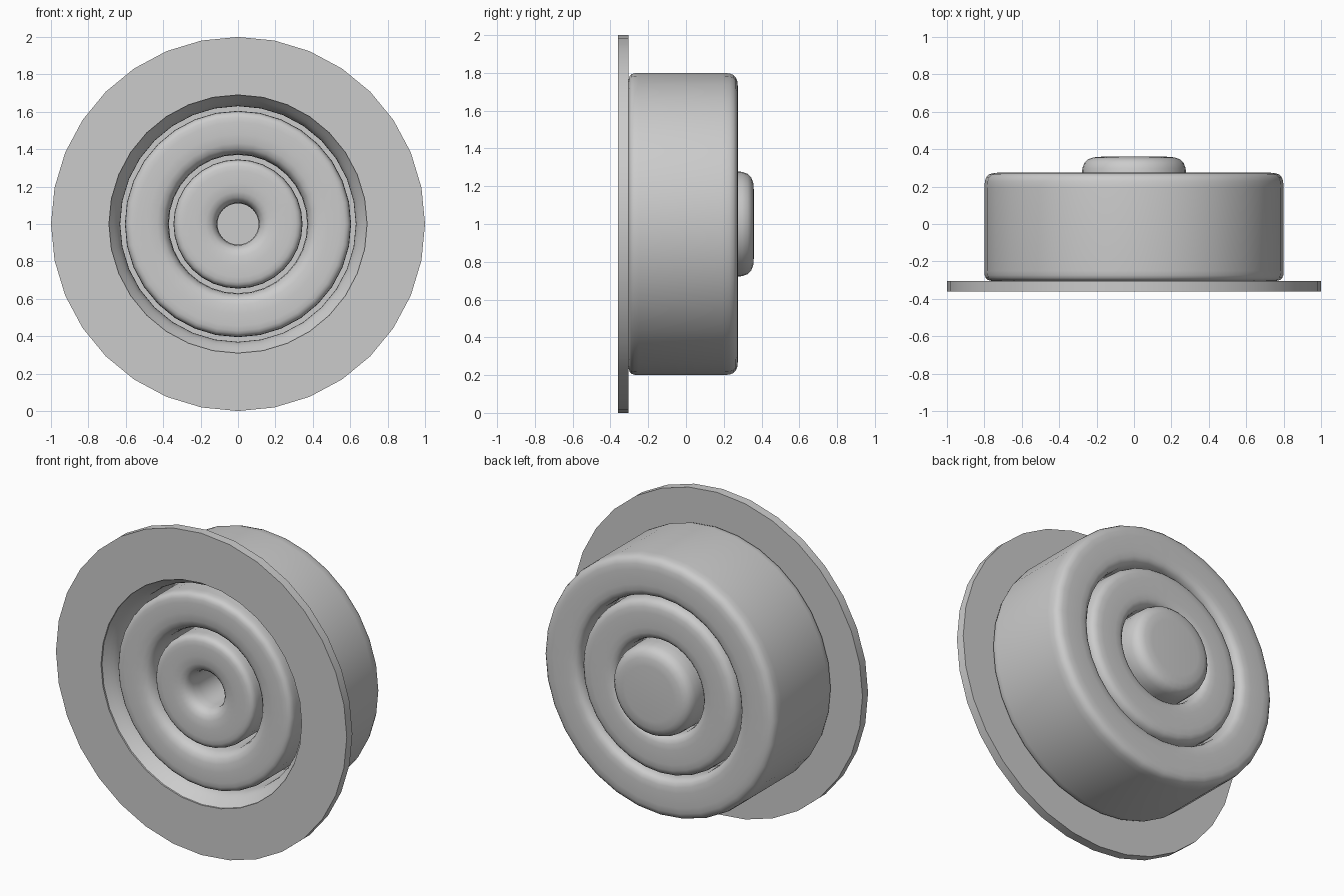
import bpy
import bmesh
import math
from mathutils import Matrix, Vector

cube = bpy.data.objects.get("Cube")
if cube:
    bpy.data.objects.remove(cube, do_unlink=True)

SIDES = 32

grey = bpy.data.materials.new("plain grey")
grey.use_nodes = True
colour = (0.6, 0.6, 0.6, 1)
grey.diffuse_color = colour
grey.node_tree.nodes["Principled BSDF"].inputs["Base Color"].default_value = colour


def fillet(points, steps=5):
    """Round each (radius, depth, fillet) corner of an outline."""
    out = []
    for i, (r, y, size) in enumerate(points):
        p = Vector((r, y))
        if size == 0:
            out.append(p)
            continue
        a = Vector(points[i - 1][:2]) - p
        b = Vector(points[(i + 1) % len(points)][:2]) - p
        a = p + a.normalized() * size
        b = p + b.normalized() * size
        for k in range(steps + 1):
            t = k / steps
            # blend of a quadratic curve, pulled a little towards the corner
            w = 2 * t * (1 - t) * 1.41
            s = (1 - t) ** 2 + w + t ** 2
            out.append((a * (1 - t) ** 2 + p * w + b * t ** 2) / s)
    return out


def revolve(name, outline, closed):
    """Spin an outline about the front-to-back axis at z = 1."""
    bm = bmesh.new()
    verts = [bm.verts.new((p.x, p.y, 0)) for p in outline]
    edges = [bm.edges.new(pair) for pair in zip(verts, verts[1:])]
    if closed:
        edges.append(bm.edges.new((verts[-1], verts[0])))
    bmesh.ops.spin(bm, geom=verts + edges, cent=(0, 0, 0), axis=(0, 1, 0),
                   angle=math.tau, steps=SIDES, use_duplicate=False)
    bmesh.ops.remove_doubles(bm, verts=bm.verts, dist=0.0005)
    bmesh.ops.recalc_face_normals(bm, faces=bm.faces)
    bmesh.ops.transform(bm, matrix=Matrix.Translation((0, 0, 1)), verts=bm.verts)
    mesh = bpy.data.meshes.new(name)
    bm.to_mesh(mesh)
    bm.free()
    mesh.materials.append(grey)
    obj = bpy.data.objects.new(name, mesh)
    bpy.context.collection.objects.link(obj)
    bpy.ops.object.select_all(action="DESELECT")
    obj.select_set(True)
    bpy.context.view_layer.objects.active = obj
    bpy.ops.object.shade_smooth_by_angle(angle=math.radians(35))
    return obj


FRONT, FLANGE_BACK, BACK, TIP = -0.36, -0.305, 0.275, 0.36
PITCH = 0.26      # radial spacing of the folds

# Flat mounting ring
revolve("flange", fillet([(1, FRONT, 0), (1, FLANGE_BACK, 0),
                          (0.69, FLANGE_BACK, 0), (0.69, FRONT, 0)]), True)

# Front side of the folded body, from the mouth to the centre
front = [(0.74, FLANGE_BACK, 0), (0.69, FRONT + 0.01, 0), (0.63, -0.27, 0.06)]
for fold in range(2):
    r = 0.63 - PITCH * fold
    front += [(r, 0.1, 0), (r - 0.025, 0.1, 0),
              (r - 0.025, FRONT + 0.02, 0.06),
              (r - PITCH, FRONT + 0.02, 0.11)]
front += [(0.11, 0.19, 0), (0, 0.19, 0)]

# Back side, from the central button out to the wall
back = [(0, TIP, 0), (0.28, TIP, 0.11), (0.28, 0.1, 0)]
for fold in range(2):
    r = 0.28 + PITCH * fold
    back += [(r + 0.01, 0.1, 0), (r + 0.01, BACK, 0.08),
             (r + PITCH, BACK, 0.08)]
    if fold == 0:
        back.append((r + PITCH, 0.1, 0))
back.append((0.8, FLANGE_BACK, 0.055))

revolve("folded_body", fillet(front + back), True)
